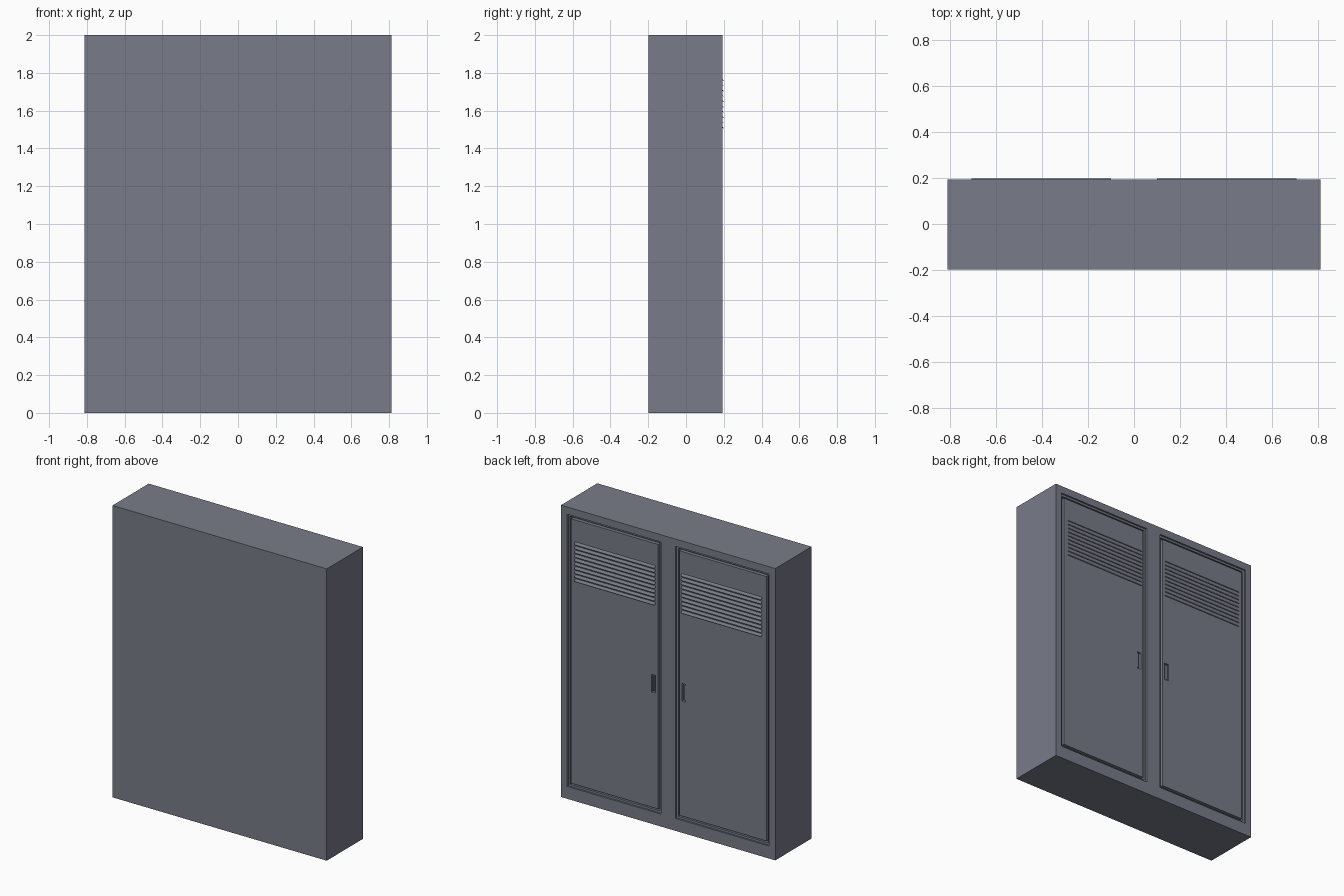
import bpy, bmesh
from mathutils import Vector

if "Cube" in bpy.data.objects:
    bpy.data.objects.remove(bpy.data.objects["Cube"])

W, BACK, FACE = 0.812, -0.199, 0.193

# Dark blue-grey painted steel
steel = bpy.data.materials.new("dark_steel")
steel.diffuse_color = (0.19, 0.2, 0.25, 1)
steel.use_nodes = True
steel.node_tree.nodes["Principled BSDF"].inputs["Base Color"].default_value = steel.diffuse_color


def make_object(name, bm):
    bmesh.ops.recalc_face_normals(bm, faces=bm.faces)
    mesh = bpy.data.meshes.new(name)
    bm.to_mesh(mesh)
    bm.free()
    mesh.materials.append(steel)
    obj = bpy.data.objects.new(name, mesh)
    bpy.context.collection.objects.link(obj)
    return obj


def box(name, lo, hi):
    bm = bmesh.new()
    lo, hi = Vector(lo), Vector(hi)
    for v in bmesh.ops.create_cube(bm, size=1)["verts"]:
        v.co = [(lo[i] + hi[i]) / 2 + v.co[i] * (hi[i] - lo[i]) for i in range(3)]
    return make_object(name, bm)


def cut(obj, lo, hi):
    cutter = box("cutter", lo, hi)
    cutter.hide_render = True
    mod = obj.modifiers.new("cut", "BOOLEAN")
    mod.operation, mod.solver, mod.object = "DIFFERENCE", "EXACT", cutter
    bpy.context.view_layer.objects.active = obj
    bpy.ops.object.modifier_apply(modifier=mod.name)
    bpy.data.objects.remove(cutter)


def span(side, a, b):
    return sorted((side * a, side * b))


# Cabinet carcass
body = box("cabinet_body", (-W, BACK, 0), (W, FACE, 2))

for side, label in ((1, "left"), (-1, "right")):
    # Stepped door opening
    x0, x1 = span(side, 0.055, 0.766)
    cut(body, (x0, FACE - 0.012, 0.085), (x1, FACE + 0.1, 1.95))
    cut(body, (x0 + 0.014, FACE - 0.03, 0.099), (x1 - 0.014, FACE + 0.1, 1.936))

    # Door panel with recessed handle pocket
    door = box(label + "_door", (x0 + 0.026, FACE - 0.032, 0.111),
               (x1 - 0.026, FACE - 0.006, 1.924))
    h0, h1 = span(side, 0.099, 0.129)
    cut(door, (h0, FACE - 0.024, 0.90), (h1, FACE + 0.1, 1.02))

    # Pull bar inside the pocket
    p0, p1 = span(side, 0.117, 0.125)
    box(label + "_handle", (p0, FACE - 0.025, 0.908), (p1, FACE - 0.007, 1.012))

    # Ventilation louvres sloping down and outward
    bm = bmesh.new()
    l0, l1 = span(side, 0.10, 0.708)
    count, pitch = 10, 0.028
    for i in range(count):
        z = 1.504 + i * pitch
        profile = ((FACE - 0.008, z + 0.020), (0.199, z + 0.004),
                   (0.199, z), (FACE - 0.008, z + 0.015))
        ends = [[bm.verts.new((x, y, h)) for y, h in profile] for x in (l0, l1)]
        for e in ends:
            bm.faces.new(e)
        for j in range(4):
            k = (j + 1) % 4
            bm.faces.new((ends[0][j], ends[0][k], ends[1][k], ends[1][j]))
    make_object(label + "_louvres", bm)
